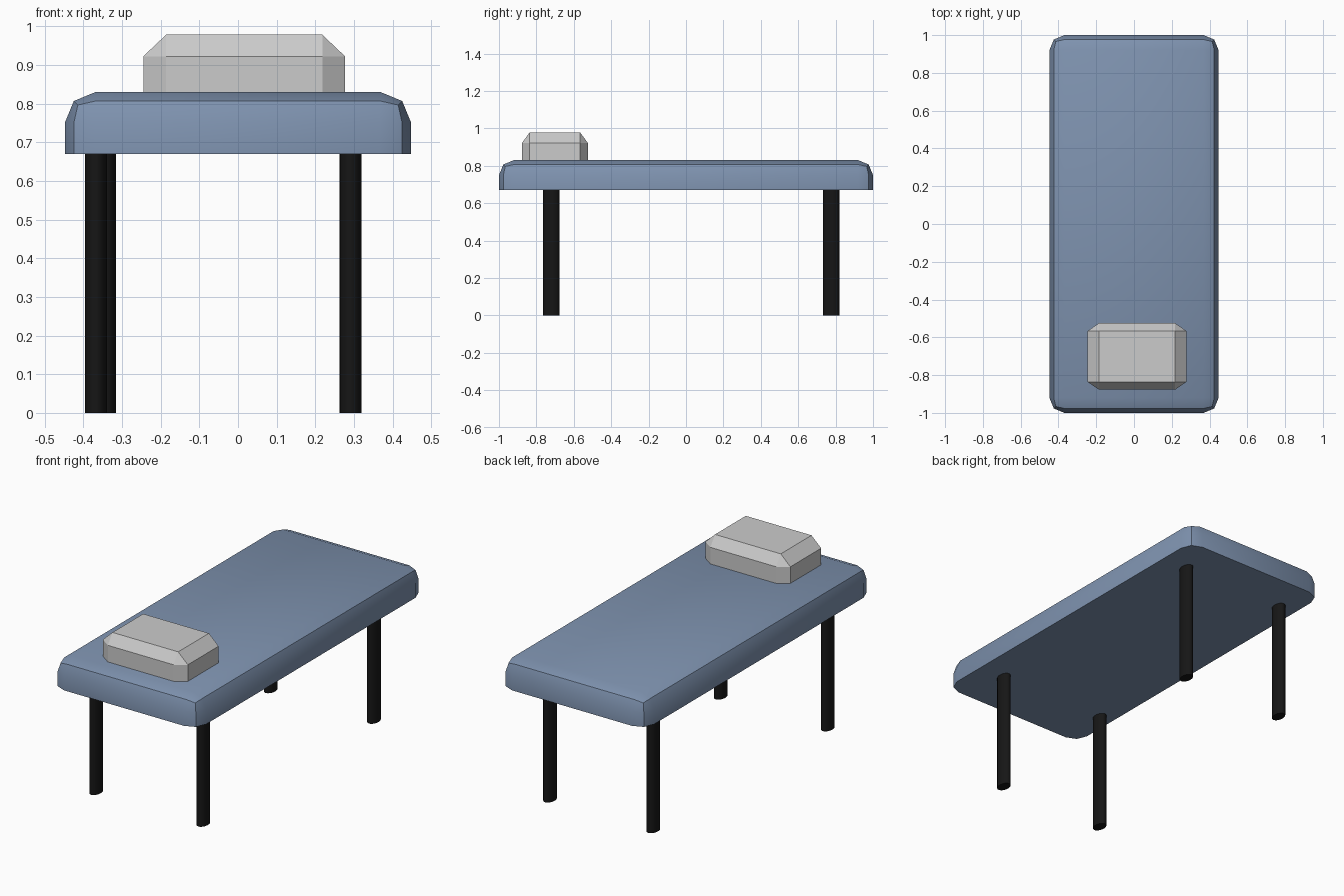
import bpy, bmesh, math
from mathutils import Matrix

if "Cube" in bpy.data.objects:
    bpy.data.objects.remove(bpy.data.objects["Cube"])


def material(name, color):
    m = bpy.data.materials.new(name)
    m.diffuse_color = (*color, 1)
    m.use_nodes = True
    m.node_tree.nodes["Principled BSDF"].inputs["Base Color"].default_value = m.diffuse_color
    return m


def finish(name, bm, mat=None, smooth=True):
    me = bpy.data.meshes.new(name)
    bm.to_mesh(me)
    bm.free()
    ob = bpy.data.objects.new(name, me)
    bpy.context.collection.objects.link(ob)
    if mat:
        me.materials.append(mat)
    if smooth:
        bpy.ops.object.select_all(action='DESELECT')
        ob.select_set(True)
        bpy.context.view_layer.objects.active = ob
        bpy.ops.object.shade_smooth_by_angle(angle=math.radians(30))
    return ob


def cushion(name, lo, hi, bevel, segments, mat=None, smooth=True):
    """Box with every edge bevelled except the flat bottom rim; bevel is per axis."""
    bm = bmesh.new()
    bmesh.ops.create_cube(bm, size=1)
    # work in units of the bevel so that each axis gets its own bevel size
    for v in bm.verts:
        for i in range(3):
            v.co[i] = (lo[i] if v.co[i] < 0 else hi[i]) / bevel[i]
    bottom = min(v.co.z for v in bm.verts)
    edges = [e for e in bm.edges if max(v.co.z for v in e.verts) > bottom + 1e-4]
    bmesh.ops.bevel(bm, geom=edges, offset=1, offset_type='OFFSET',
                    segments=segments, profile=0.5, affect='EDGES')
    for v in bm.verts:
        for i in range(3):
            v.co[i] *= bevel[i]
    return finish(name, bm, mat, smooth)


def leg(name, x, y, mat):
    """Oval post running from the floor to the mattress."""
    bm = bmesh.new()
    bmesh.ops.create_cone(bm, cap_ends=True, segments=32, radius1=1, radius2=1, depth=1,
                          matrix=Matrix.Translation((0, 0, 0.5)))
    for v in bm.verts:
        v.co = (x + v.co.x * 0.0285, y + v.co.y * 0.0435, v.co.z * 0.68)
    return finish(name, bm, mat)


blue = material("blue_fabric", (0.21, 0.29, 0.43))
black = material("black_metal", (0.008, 0.008, 0.008))

# Padded top and pillow
cushion("mattress", (-0.448, -1, 0.67), (0.448, 1, 0.83), (0.08, 0.08, 0.08), 2, blue)
cushion("pillow", (-0.245, -0.877, 0.828), (0.277, -0.525, 0.978), (0.059, 0.041, 0.056), 1,
        smooth=False)

# Legs
leg("front_left_leg", -0.3675, -0.72, black)
leg("front_right_leg", 0.2915, -0.72, black)
leg("back_left_leg", -0.3435, 0.777, black)
leg("back_right_leg", 0.2915, 0.777, black)
